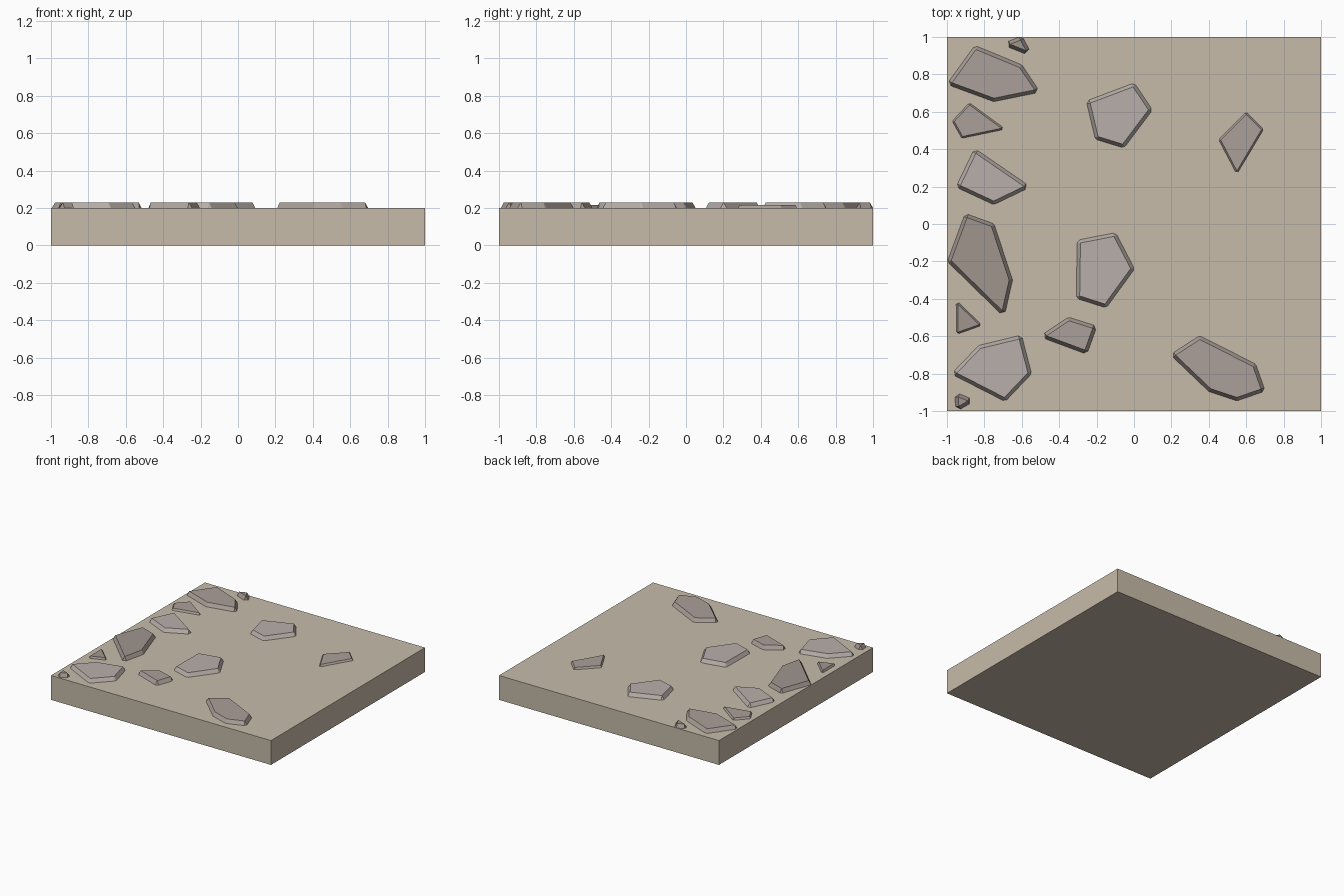
import bpy, bmesh
from mathutils import Vector

if "Cube" in bpy.data.objects:
    bpy.data.objects.remove(bpy.data.objects["Cube"])


def material(name, rgb):
    m = bpy.data.materials.new(name)
    m.diffuse_color = (*rgb, 1)
    m.use_nodes = True
    m.node_tree.nodes["Principled BSDF"].inputs["Base Color"].default_value = m.diffuse_color
    return m


SAND = material("sand", (0.57, 0.50, 0.40))
LIGHT = material("light_stone", (0.48, 0.43, 0.40))
MID = material("mid_stone", (0.41, 0.35, 0.32))
DARK = material("dark_stone", (0.35, 0.30, 0.27))


def finish(bm, name, mat):
    bmesh.ops.recalc_face_normals(bm, faces=bm.faces)
    me = bpy.data.meshes.new(name)
    bm.to_mesh(me)
    bm.free()
    me.materials.append(mat)
    ob = bpy.data.objects.new(name, me)
    bpy.context.collection.objects.link(ob)


def stone(name, outline, mat, h=0.03, w=0.018):
    """Flat stone: sharp top polygon, flared foot with clipped corners (clockwise outline)."""
    pts = [Vector(p) for p in outline]
    n = len(pts)
    normals = []
    for i in range(n):
        d = (pts[(i + 1) % n] - pts[i]).normalized()
        normals.append(Vector((-d.y, d.x)))
    bm = bmesh.new()
    top, foot = [], []
    for i, p in enumerate(pts):
        n0, n1 = normals[i - 1], normals[i]
        t = p - (n0 + n1).normalized() * w
        top.append(bm.verts.new((*t, 0.2 + h)))
        foot.append([bm.verts.new((*(t + k * w), 0.2)) for k in (n0, n1)])
    bm.faces.new(top)
    bm.faces.new([v for pair in foot for v in pair])
    for i in range(n):
        j = (i + 1) % n
        bm.faces.new((top[i], foot[i][0], foot[i][1]))
        bm.faces.new((top[i], foot[i][1], foot[j][0], top[j]))
    finish(bm, name, mat)


# ground slab
bm = bmesh.new()
bmesh.ops.create_cube(bm, size=1)
bmesh.ops.scale(bm, vec=(2, 2, 0.2), verts=bm.verts)
bmesh.ops.translate(bm, vec=(0, 0, 0.1), verts=bm.verts)
finish(bm, "ground_slab", SAND)

# large stones
large = [
    (MID, [(-.99, .75), (-.85, .95), (-.60, .85), (-.515, .71), (-.75, .655)]),
    (LIGHT, [(-.945, .20), (-.85, .395), (-.57, .20), (-.75, .105)]),
    (DARK, [(-.995, -.20), (-.90, .05), (-.75, 0), (-.65, -.30), (-.70, -.48)]),
    (LIGHT, [(-.965, -.80), (-.83, -.65), (-.605, -.60), (-.55, -.80), (-.69, -.945)]),
    (MID, [(-.485, -.60), (-.35, -.50), (-.205, -.55), (-.255, -.69)]),
    (LIGHT, [(-.30, -.09), (-.10, -.05), (0, -.24), (-.15, -.445), (-.305, -.395)]),
    (LIGHT, [(-.25, .655), (0, .75), (.095, .61), (-.055, .41), (-.205, .455)]),
    (MID, [(.205, -.70), (.35, -.60), (.65, -.75), (.695, -.89), (.55, -.945), (.40, -.895)]),
]
for i, (mat, pts) in enumerate(large):
    stone(f"large_stone_{i + 1}", pts, mat)

# thin stones
thin = [
    (MID, [(-.97, .55), (-.88, .645), (-.70, .51), (-.92, .46)]),
    (DARK, [(-.945, -.42), (-.82, -.54), (-.945, -.585)]),
    (MID, [(.455, .45), (.60, .595), (.69, .505), (.55, .275)]),
]
for i, (mat, pts) in enumerate(thin):
    stone(f"thin_stone_{i + 1}", pts, mat, h=0.015, w=0.009)

# pebbles
stone("pebble_1", [(-.68, .96), (-.60, 1.0), (-.565, .915)], DARK)
stone("pebble_2", [(-.95, -.91), (-.87, -.945), (-.945, -.99)], DARK)
